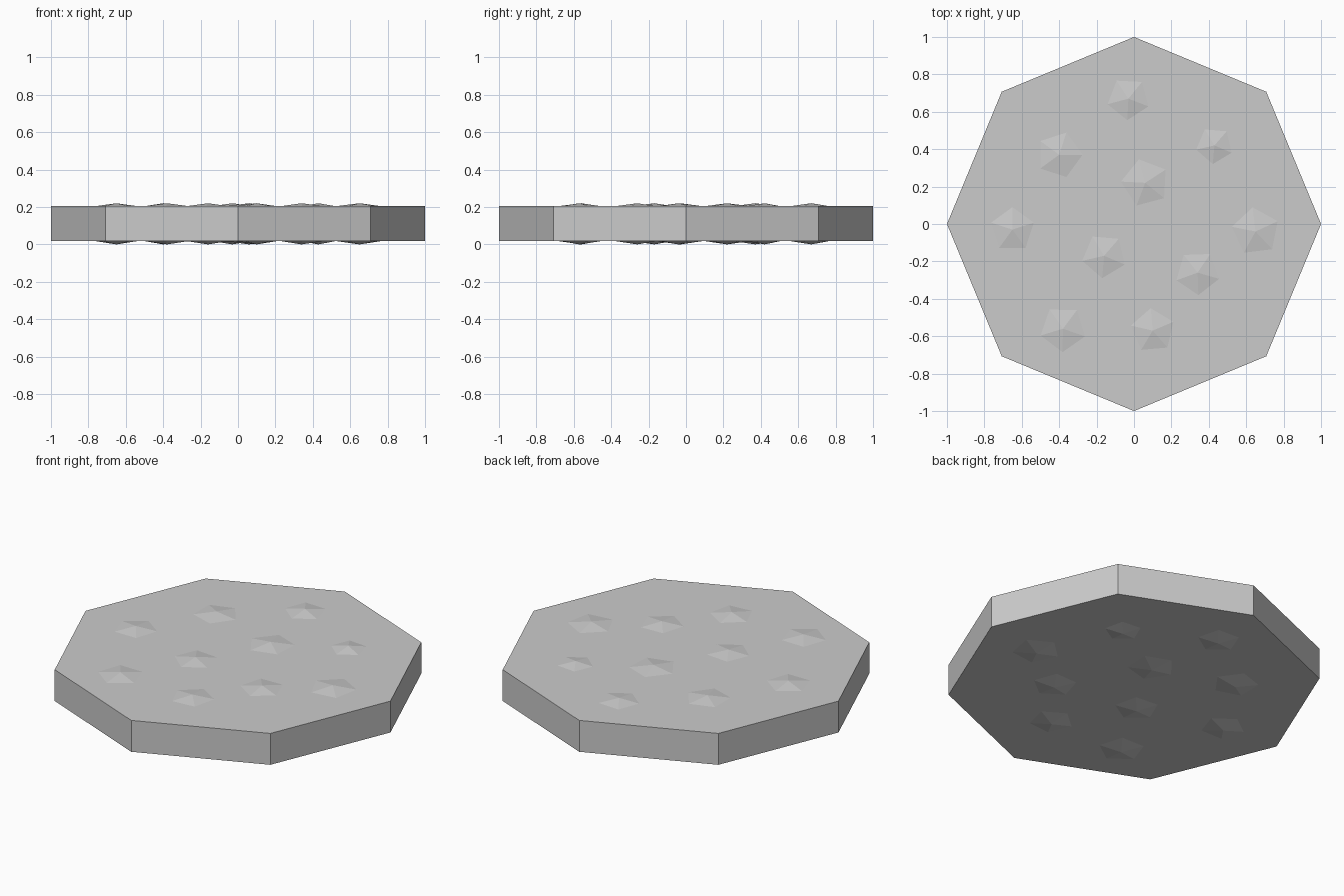
import bpy
import math

if "Cube" in bpy.data.objects:
    bpy.data.objects.remove(bpy.data.objects["Cube"])

Z_LOW, Z_HIGH, HEIGHT = 0.018, 0.204, 0.22


def cone(name, sides, r1, r2, z0, z1, x=0, y=0, turn=0):
    """Prism or pyramid with its first corner at the given angle."""
    bpy.ops.mesh.primitive_cone_add(vertices=sides, radius1=r1, radius2=r2,
                                    depth=z1 - z0)
    ob = bpy.context.object
    ob.name = name
    for v in ob.data.vertices:
        a = math.atan2(v.co.y, v.co.x) - math.pi / 2 + math.radians(turn)
        r = math.hypot(v.co.x, v.co.y)
        v.co = (r * math.cos(a), r * math.sin(a), v.co.z)
    ob.location = (x, y, (z0 + z1) / 2)
    return ob


# Octagonal slab with corners on the axes
cone("slab", 8, 1, 1, Z_LOW, Z_HIGH, turn=90)

# Low faceted studs: x, y, radius, angle of one corner
studs = [
    (-0.03, 0.67, 0.115, 267), (0.43, 0.42, 0.10, 265),
    (-0.40, 0.37, 0.125, 288), (0.06, 0.22, 0.13, 105),
    (-0.65, -0.03, 0.12, 90), (0.65, -0.04, 0.13, 97),
    (-0.16, -0.17, 0.12, 265), (0.34, -0.26, 0.12, 128),
    (-0.38, -0.56, 0.125, 125), (0.10, -0.57, 0.12, 95),
]
for i, (x, y, r, turn) in enumerate(studs, 1):
    cone(f"top_stud_{i}", 5, r, 0, Z_HIGH, HEIGHT, x, y, turn)
    cone(f"bottom_stud_{i}", 5, 0, r, 0, Z_LOW, x, y, turn)
